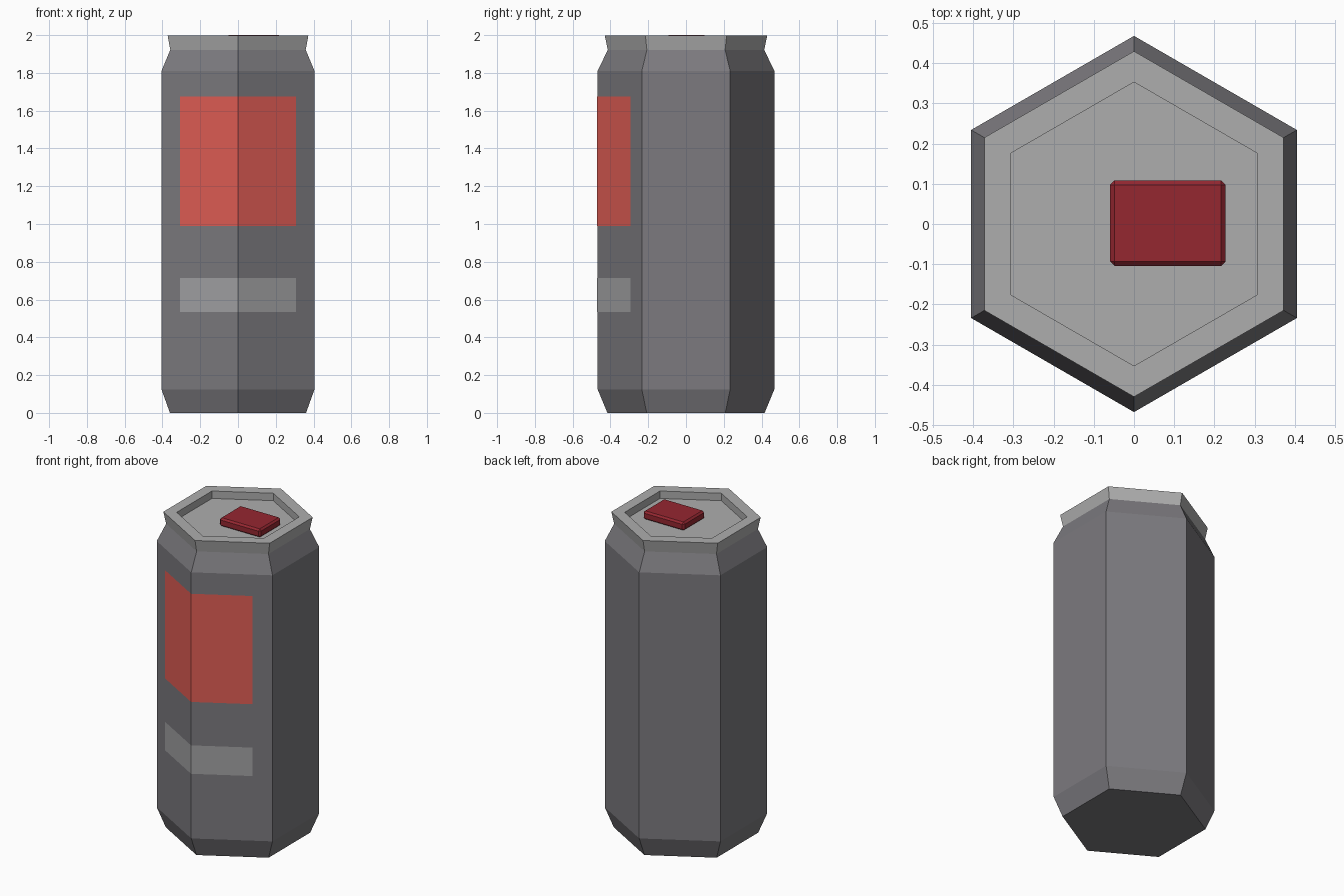
import bpy, bmesh, math

if "Cube" in bpy.data.objects:
    bpy.data.objects.remove(bpy.data.objects["Cube"])

SIDES = 6
R = 0.468                     # corner radius of the can wall


def paint(obj, rgb):
    mat = bpy.data.materials.new(obj.name + "_paint")
    mat.diffuse_color = (*rgb, 1)
    mat.use_nodes = True
    mat.node_tree.nodes["Principled BSDF"].inputs["Base Color"].default_value = mat.diffuse_color
    obj.data.materials.append(mat)


def finish(name, bm, rgb):
    mesh = bpy.data.meshes.new(name)
    bm.to_mesh(mesh)
    bm.free()
    obj = bpy.data.objects.new(name, mesh)
    bpy.context.collection.objects.link(obj)
    paint(obj, rgb)
    return obj


def hex_shell(name, profile, rgb, cap_start=False, cap_end=False):
    """Sweep a (radius, z) profile around a hexagon with corners on +-y."""
    bm = bmesh.new()
    angles = [-math.pi / 2 + i * math.tau / SIDES for i in range(SIDES)]
    rings = [[bm.verts.new((r * math.cos(a), r * math.sin(a), z)) for a in angles]
             for r, z in profile]
    for low, high in zip(rings, rings[1:]):
        for i in range(SIDES):
            j = (i + 1) % SIDES
            bm.faces.new((low[i], low[j], high[j], high[i]))
    if cap_start:
        bm.faces.new(rings[0][::-1])
    if cap_end:
        bm.faces.new(rings[-1])
    return finish(name, bm, rgb)


def wrap_panel(name, half_width, z0, z1, rgb):
    """Thin panel folded round the front corner of the can."""
    bm = bmesh.new()
    front = -R - 0.002
    side = front + half_width * math.tan(math.radians(30))
    path = [(-half_width, side), (0, front), (half_width, side)]
    low = [bm.verts.new((x, y, z0)) for x, y in path]
    high = [bm.verts.new((x, y, z1)) for x, y in path]
    for i in range(2):
        bm.faces.new((low[i], low[i + 1], high[i + 1], high[i]))
    return finish(name, bm, rgb)


# can body: bottom taper, straight wall, neck
hex_shell("can_body", [(0.416, 0), (R, 0.125), (R, 1.81), (0.414, 1.922)],
          (0.2, 0.195, 0.21), cap_start=True)

# lid: flared rim with a recessed floor
hex_shell("lid", [(0.414, 1.922), (0.43, 1.997), (0.353, 1.997), (0.353, 1.95)],
          (0.42, 0.42, 0.42), cap_end=True)

# coloured label and pale stripe on the front
wrap_panel("front_label", 0.307, 0.99, 1.675, (0.75, 0.11, 0.09))
wrap_panel("front_stripe", 0.307, 0.535, 0.715, (0.36, 0.36, 0.37))

# pull tab: block with chamfered edges
bpy.ops.mesh.primitive_cube_add(size=1, location=(0.084, 0.002, 1.973))
tab = bpy.context.object
tab.name = "pull_tab"
tab.scale = (0.288, 0.212, 0.054)
bpy.ops.object.transform_apply(location=False, rotation=False, scale=True)
bevel = tab.modifiers.new("chamfer", 'BEVEL')
bevel.width = 0.011
bevel.segments = 1
paint(tab, (0.3, 0.02, 0.03))
